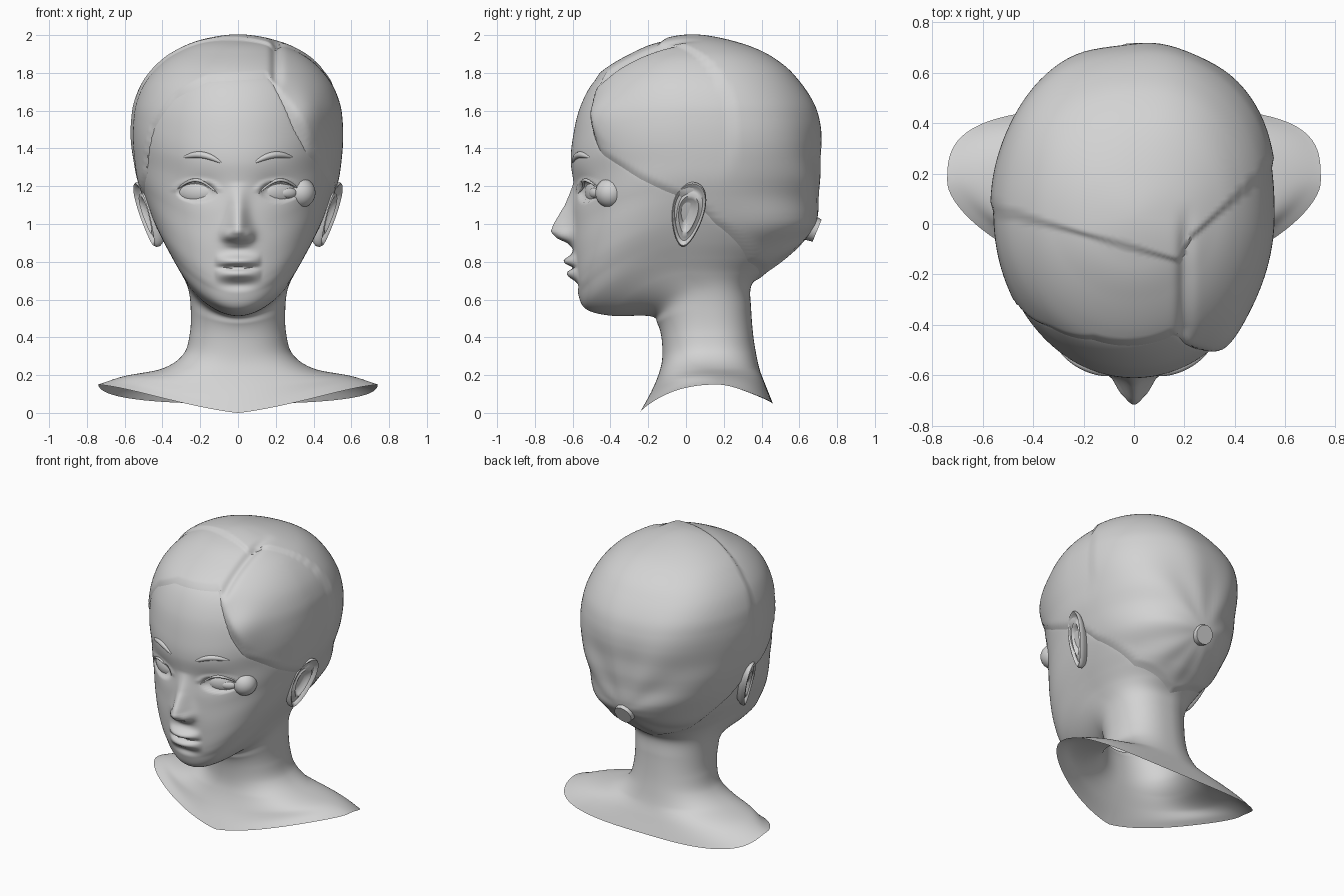
import bpy
import bmesh
import math
from mathutils import Vector, Matrix
from mathutils.bvhtree import BVHTree

if "Cube" in bpy.data.objects:
    bpy.data.objects.remove(bpy.data.objects["Cube"], do_unlink=True)

clay = bpy.data.materials.new("plain_grey")
clay.use_nodes = True
clay.diffuse_color = (0.65, 0.65, 0.65, 1)
clay.node_tree.nodes["Principled BSDF"].inputs["Base Color"].default_value = clay.diffuse_color

# Outlines from the shoulder rim up to the crown: (distance, height)
FRONT = [(-.245, 0), (-.18, .12), (-.14, .22), (-.125, .3), (-.13, .4), (-.15, .47),
         (-.19, .512), (-.4, .515), (-.53, .55), (-.572, .63), (-.584, .69), (-.592, .78),
         (-.6, .9), (-.598, 1.05), (-.595, 1.2), (-.61, 1.33), (-.6, 1.45), (-.567, 1.6),
         (-.505, 1.73), (-.425, 1.81), (-.3, 1.885), (-.16, 1.945), (.03, 1.978)]
SIDE = [(.74, .15), (.6, .195), (.4, .235), (.29, .31), (.255, .42), (.25, .54),
        (.262, .65), (.3, .74), (.345, .82), (.39, .9), (.43, .98), (.46, 1.05),
        (.492, 1.14), (.522, 1.24), (.537, 1.34), (.545, 1.44), (.543, 1.54), (.53, 1.63),
        (.49, 1.73), (.42, 1.82), (.33, 1.89), (.19, 1.95), (0, 1.978)]
BACK = [(.46, .05), (.42, .15), (.39, .23), (.37, .32), (.355, .42), (.345, .55),
        (.345, .67), (.41, .745), (.51, .82), (.6, .9), (.668, .99), (.688, 1.06),
        (.69, 1.16), (.695, 1.25), (.69, 1.35), (.69, 1.45), (.68, 1.54), (.65, 1.63),
        (.585, 1.73), (.5, 1.82), (.37, 1.9), (.2, 1.955), (.03, 1.978)]
# Hairline height by angle around the head, and nose height by level
HAIRLINE = [(-180, .69), (-130, .8), (-100, 1.0), (-90, 1.12), (-77, 1.17), (-65, 1.26),
            (-55, 1.5), (-40, 1.66), (-20, 1.75), (20, 1.77), (25, 1.68), (33, 1.5),
            (42, 1.37), (63, 1.24), (77, 1.17), (90, 1.12), (100, 1.0), (130, .8), (180, .69)]
NOSE = [(.87, 0), (.9, .03), (.925, .085), (.96, .116), (1.0, .102), (1.1, .045), (1.22, 0)]
SEGMENTS, STEPS = 160, 12
HEAD_CENTRE = Vector((0, .055, 1.3))


def smooth(t):
    t = min(1, max(0, t))
    return t * t * (3 - 2 * t)


def bump(*offsets):
    return math.exp(-sum(o * o for o in offsets))


def ramp(value, points):
    if value <= points[0][0]:
        return points[0][1]
    for (a, low), (b, high) in zip(points, points[1:]):
        if value <= b:
            return low + (high - low) * (value - a) / (b - a)
    return points[-1][1]


def spline(points):
    """Smooth curve through a profile, rounded over at the crown."""
    pts = [Vector(p) for p in points]
    pts.insert(0, 2 * pts[0] - pts[1])
    pts.append(Vector((2 * pts[-1].x - pts[-2].x, pts[-2].y)))
    result = []
    for a, b, c, d in zip(pts, pts[1:], pts[2:], pts[3:]):
        for i in range(STEPS):
            t = i / STEPS
            result.append(b + (c - a) * t / 2 + (2 * a - 5 * b + 4 * c - d) * t * t / 2
                          + (3 * b - a - 3 * c + d) * t ** 3 / 2)
    return result + [pts[-2]]


def finish(bm, name, angle=60):
    mesh = bpy.data.meshes.new(name)
    bm.to_mesh(mesh)
    bm.free()
    obj = bpy.data.objects.new(name, mesh)
    bpy.context.collection.objects.link(obj)
    return style(obj, angle)


def style(obj, angle=60):
    obj.data.materials.clear()
    obj.data.materials.append(clay)
    bpy.ops.object.select_all(action="DESELECT")
    obj.select_set(True)
    bpy.context.view_layer.objects.active = obj
    bpy.ops.object.shade_smooth_by_angle(angle=math.radians(angle))
    return obj


def face_relief(x, z):
    """Depth of the facial features, negative towards the front."""
    ax = abs(x)
    depth = -ramp(z, NOSE) * bump(x / (.048 + .014 * smooth((1.08 - z) / .14)))
    depth -= .026 * bump((ax - .058) / .027, (z - .94) / .03)
    # lips and the hollow above the chin
    width = max(0, 1 - (x / .125) ** 2)
    depth -= width * (.054 * bump((z - .803) / .03) + .042 * bump((z - .735) / .032))
    depth += width * .02 * bump((z - .769) / .012)
    depth += .014 * bump(x / .09, (z - .675) / .028)
    # eye sockets, openings and lids
    depth += .016 * bump((ax - .19) / .11, (z - 1.19) / .07)
    dx, dz = (ax - .218) / .112, (z - 1.172) / .058
    opening = 1 - dx * dx - dz * dz
    depth += .018 * smooth(2 * opening)
    if dz > 0:
        depth -= .008 * bump(opening / .4)
    return depth


def hair_lift(p, margin):
    """Thickness of the hair with its parting, overlap and strands."""
    lift = min(.012, max(-.02, .35 * margin))
    parting = smooth((.1 - p.y) / .2) * smooth((p.z - 1.7) / .08)
    lift -= .02 * parting * bump((p.x - .2) / .028)
    right_edge, left_edge = -.16 + (.2 - p.x) * .28, -.08 + (p.x - .2) * .9
    edge = right_edge + (left_edge - right_edge) * smooth((p.x - .17) / .06)
    lift += .014 * smooth((p.y - edge) / .025) * smooth((p.z - 1.2) / .3)
    lift += .036 * bump((p.x - .34) / .1, (p.z - 1.55) / .13) * (p.y < 0) * smooth(margin / .1)
    strand = math.sin(9 * math.atan2(p.x, p.z - 1.0)) * smooth(math.hypot(p.x, p.z - 1.0) / .4)
    return lift + .006 * strand * smooth((p.y - .15) / .3) * smooth(margin / .1)


def shell(is_hair):
    bm = bmesh.new()
    rings = []
    for front, side, back in zip(spline(FRONT), spline(SIDE), spline(BACK)):
        # the shoulders are widest further back, pointed in front and square behind
        shoulder = smooth((.24 - side.y) / .08)
        middle = (front.x + back.x) / 2 + .055 * shoulder
        ring = []
        for i in range(SEGMENTS):
            u = math.tau * i / SEGMENTS - math.pi
            angle = u - .5 * math.sin(u)
            s, c = math.sin(angle), math.cos(angle)
            if c > 0:
                end, rise = front, 2 - .8 * shoulder
                power = 2.25 - .25 * smooth((front.y - .7) / .3) - .65 * shoulder
            else:
                end, rise = back, 2 + 1.5 * shoulder
                power = 2.27 + .14 * math.copysign(smooth(abs(s) / .3), s) + shoulder
            r = (abs(s) ** power + abs(c) ** power) ** (-1 / power)
            p = Vector((side.x * s * r, middle + (end.x - middle) * abs(c) * r,
                        end.y + (side.y - end.y) * abs(s) ** rise))
            margin = p.z - ramp(math.degrees(angle), HAIRLINE)
            outward = (p - HEAD_CENTRE).normalized()
            if is_hair:
                p += outward * hair_lift(p, margin)
            else:
                p -= outward * .03 * smooth(margin / .12)
                if c > 0 and p.z > .56:
                    p.y += face_relief(p.x, p.z)
            ring.append((bm.verts.new(p), margin > -.05))
        rings.append(ring)
    for low, high in zip(rings, rings[1:]):
        for i in range(SEGMENTS):
            j = (i + 1) % SEGMENTS
            corners = (low[i], low[j], high[j], high[i])
            if not is_hair or all(keep for v, keep in corners):
                bm.faces.new([v for v, keep in corners])
    bmesh.ops.delete(bm, geom=[v for v in bm.verts if not v.link_faces], context="VERTS")
    bmesh.ops.remove_doubles(bm, verts=bm.verts, dist=.0002)
    bmesh.ops.recalc_face_normals(bm, faces=bm.faces)
    return bm


skin = shell(False)
face_tree = BVHTree.FromBMesh(skin)
finish(skin, "head_and_shoulders")
finish(shell(True), "hair", 40)


def on_face(x, z, out=0.0):
    hit = face_tree.ray_cast(Vector((x, -2, z)), Vector((0, 1, 0)))[0]
    return hit - Vector((0, out, 0))


def ellipsoid(name, centre, radii, turn=0.0):
    bm = bmesh.new()
    place = Matrix.Translation(centre) @ Matrix.Rotation(turn, 4, "Z") @ Matrix.Diagonal((*radii, 1))
    bmesh.ops.create_uvsphere(bm, u_segments=32, v_segments=20, radius=1, matrix=place)
    return finish(bm, name)


def tapered_strip(name, points, depth):
    curve = bpy.data.curves.new(name, "CURVE")
    curve.dimensions, curve.bevel_depth, curve.bevel_resolution = "3D", depth, 3
    path = curve.splines.new("POLY")
    path.points.add(len(points) - 1)
    for i, (node, p) in enumerate(zip(path.points, points)):
        node.co = (*p, 1)
        node.radius = max(.08, math.sin(math.pi * i / (len(points) - 1)) ** .6)
    obj = bpy.data.objects.new(name, curve)
    bpy.context.collection.objects.link(obj)
    bpy.ops.object.select_all(action="DESELECT")
    obj.select_set(True)
    bpy.context.view_layer.objects.active = obj
    bpy.ops.object.convert(target="MESH")
    style(bpy.context.view_layer.objects.active)


# Ear: dished sheet with a rolled rim, (radius, depth) from the hollow to the back
EAR_SECTION = [(.15, -.012), (.35, -.01), (.48, .008), (.58, .018), (.7, .006), (.8, .002),
               (.87, .018), (.95, .024), (1, .012), (.97, -.01), (.8, -.04), (.65, -.09)]


def ear(name, side):
    bm = bmesh.new()
    rings = []
    for radius, depth in EAR_SECTION:
        ring = []
        for i in range(40):
            t = math.tau * i / 40
            v = .172 * radius * math.sin(t)
            u = .1 * radius * math.cos(t) * (.85 + .25 * math.sin(t)) + .15 * v
            ring.append(bm.verts.new((side * (.472 + depth + .32 * u + .25 * v), .01 + u, 1.05 + v)))
        rings.append(ring)
    bm.faces.new(rings[0])
    for inner, outer in zip(rings, rings[1:]):
        for i in range(40):
            j = (i + 1) % 40
            bm.faces.new((inner[i], outer[i], outer[j], inner[j]))
    bmesh.ops.recalc_face_normals(bm, faces=bm.faces)
    finish(bm, name)


for label, side in (("left", 1), ("right", -1)):
    ear(label + "_ear", side)
    centre = on_face(side * .218, 1.17, -.034)
    ellipsoid(label + "_eyeball", centre, (.112, .045, .066), side * .45)
    # upper lid and brow follow the face
    steps = [i / 16 for i in range(17)]
    tapered_strip(label + "_upper_lid", [on_face(side * (.108 + .22 * t),
                  1.16 + .062 * math.sin(math.pi * t) + .02 * t, .002) for t in steps], .009)
    tapered_strip(label + "_brow", [on_face(side * (.08 + .215 * t),
                  1.32 + .03 * t + .03 * math.sin(math.pi * t), -.004) for t in steps], .018)

# Loose eyeball on the left temple with its small lens
ellipsoid("loose_eyeball", Vector((.33, -.4, 1.165)), (.08, .08, .08))
ellipsoid("eye_lens", Vector((.265, -.485, 1.165)), (.05, .02, .027), .45)

# Stub at the back where the hair is gathered
stub = bmesh.new()
aim = Matrix.Translation((0, .657, .98)) @ Matrix.Rotation(math.radians(-112), 4, "X")
bmesh.ops.create_cone(stub, cap_ends=True, segments=12, radius1=.075, radius2=.063,
                      depth=.08, matrix=aim)
finish(stub, "hair_stub", 40)
